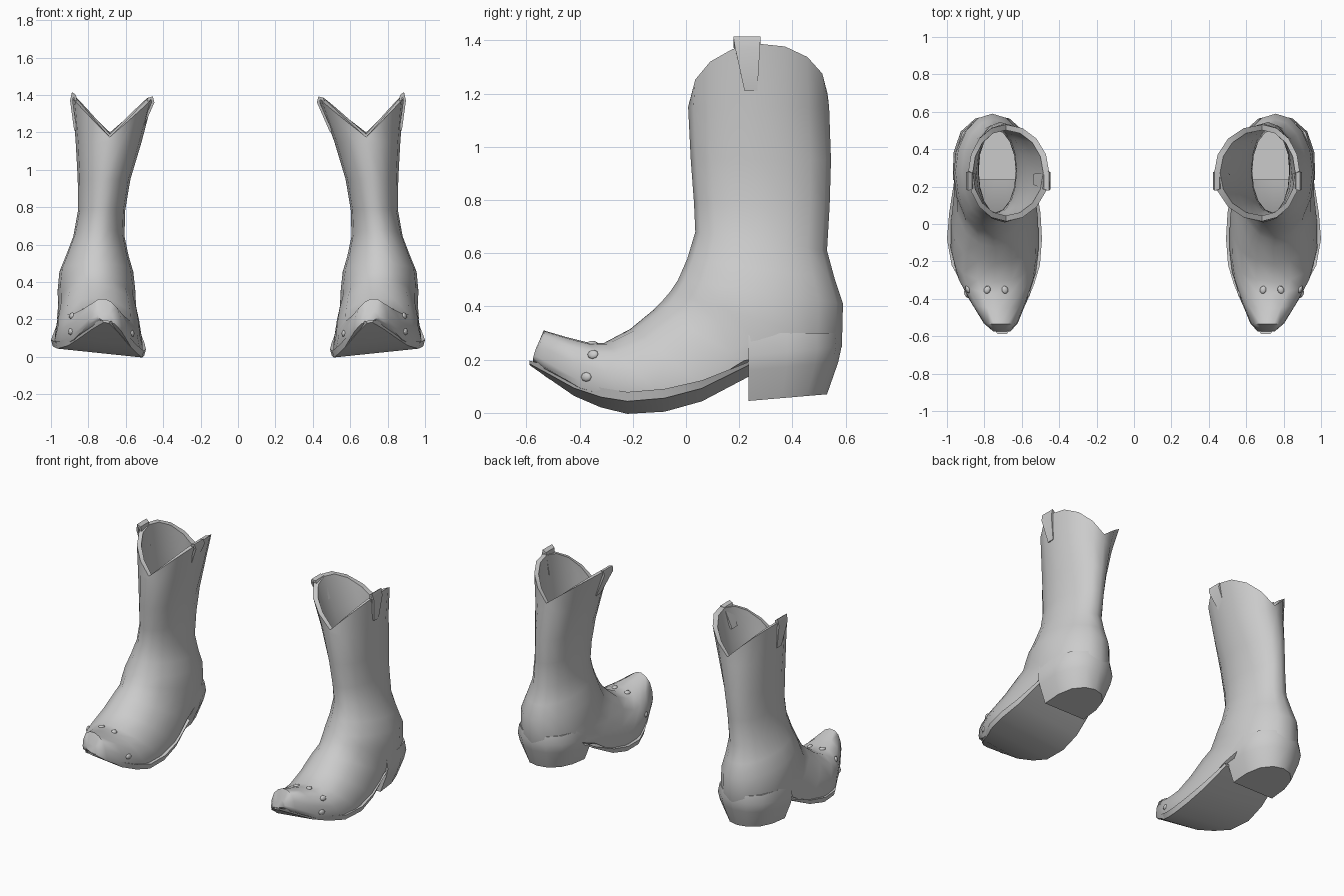
import bpy, bmesh, math
from mathutils import Vector, Matrix
from mathutils.bvhtree import BVHTree

cube = bpy.data.objects.get("Cube")
if cube:
    bpy.data.objects.remove(cube)

grey = bpy.data.materials.new("plain grey")
grey.use_nodes = True
colour = (0.6, 0.6, 0.6, 1)
grey.diffuse_color = colour
grey.node_tree.nodes["Principled BSDF"].inputs["Base Color"].default_value = colour


def finish(bm, name, side, angle=40):
    """Mirror to the wanted side, shade and link."""
    bmesh.ops.scale(bm, vec=(side, 1, 1), verts=bm.verts)
    bmesh.ops.recalc_face_normals(bm, faces=bm.faces)
    mesh = bpy.data.meshes.new(name)
    bm.to_mesh(mesh)
    bm.free()
    mesh.materials.append(grey)
    ob = bpy.data.objects.new(name, mesh)
    bpy.context.collection.objects.link(ob)
    bpy.ops.object.select_all(action='DESELECT')
    ob.select_set(True)
    bpy.context.view_layer.objects.active = ob
    bpy.ops.object.shade_smooth_by_angle(angle=math.radians(angle))


def loft(rings):
    """Skin closed rings of equal length and cap both ends."""
    bm = bmesh.new()
    rows = [[bm.verts.new(p) for p in ring] for ring in rings]
    n = len(rows[0])
    for a, b in zip(rows, rows[1:]):
        for i in range(n):
            j = (i + 1) % n
            bm.faces.new((a[i], a[j], b[j], b[i]))
    bm.faces.new(rows[0])
    bm.faces.new(rows[-1])
    bmesh.ops.recalc_face_normals(bm, faces=bm.faces)
    return bm


# Half sections as (front-to-back fraction, sideways fraction): round shaft, flat-bottomed foot
ROUND = [((1 - math.cos(i * math.pi / 8)) / 2, math.sin(i * math.pi / 8)) for i in range(9)]
FOOT = [(0, 0), (.06, .38), (.23, .71), (.54, .91), (.86, .98), (1, .96), (1, .65), (1, .32), (1, 0)]

# Tilted sections: front y, front z, back y, back z, inner x, outer x, flatness
SHAFT_SECTIONS = [
    (.008, 1.15, .538, 1.15, .515, .868),
    (.018, .95, .545, .95, .575, .857),
    (.03, .79, .54, .78, .603, .855),
    (.035, .68, .53, .61, .607, .88),
    (.005, .58, .56, .50, .585, .92),
    (-.03, .50, .59, .41, .56, .955),
]
HEEL_SECTIONS = [
    (-.06, .455, .586, .25, .548, .965, .05),
    (-.09, .42, .55, .16, .545, .962, .15),
    (-.125, .385, .235, .17, .525, .965, .85),
    (-.21, .315, .06, .08, .508, .982, 1),
]
TOE_SECTIONS = [
    (-.31, .262, -.10, .04, .505, .985, 1),
    (-.37, .265, -.24, .03, .52, .955, 1),
    (-.45, .285, -.40, .075, .568, .882, 1),
    (-.535, .31, -.53, .15, .62, .805, .9),
    (-.562, .24, -.575, .19, .658, .755, .8),
]


def section(fy, fz, by, bz, x_in, x_out, flat=0, rim=0, xc=None):
    xc = (x_in + x_out) / 2 if xc is None else xc
    half = [(r[0] * (1 - flat) + f[0] * flat, r[1] * (1 - flat) + f[1] * flat)
            for r, f in zip(ROUND, FOOT)]
    ring = half + [(s, -w) for s, w in half[-2:0:-1]]
    out = []
    for s, w in ring:
        x = xc + w * ((x_out - xc) if w > 0 else (xc - x_in))
        z = fz + (bz - fz) * s + rim * abs(w) + .02 * flat * w
        out.append((x, fy + (by - fy) * s, z))
    return out


def lining(fy, fz, by, bz, x_in, x_out, flat=0):
    """The same section moved inwards by the leather thickness."""
    t = .025
    return section(fy + t, fz, by - t, bz + t, x_in + t, x_out - t, flat)


def boot_upper(shift):
    """Lining up to the rim, then the outside down to the toe; shift moves the inner rim."""
    rings = [lining(*s) for s in reversed(SHAFT_SECTIONS + HEEL_SECTIONS)]
    rings.append(section(.045, 1.175, .502, 1.19, .46 + shift, .862, rim=.2, xc=.685))
    rings.append(section(.015, 1.175, .532, 1.20, .428 + shift, .887, rim=.2, xc=.685))
    rings += [section(*s) for s in SHAFT_SECTIONS + HEEL_SECTIONS + TOE_SECTIONS]
    return loft(rings)


def sole():
    # y, bottom height, thickness, inner x, outer x
    stations = [(.24, .16, .012, .53, .96), (.06, .068, .03, .50, .988), (-.08, .03, .035, .492, 1.0),
                (-.22, .02, .035, .503, .975), (-.32, .04, .035, .533, .92), (-.42, .078, .035, .575, .868),
                (-.52, .14, .03, .632, .79), (-.588, .182, .012, .68, .728)]
    rings = []
    for y, z, t, a, b in stations:
        tilt = .1 * (b - a) / 2
        rings.append([(a, y, z + t - tilt), (a + .01, y, z - tilt), ((a + b) / 2, y, z),
                      (b - .01, y, z + tilt), (b, y, z + t + tilt)])
    return loft(rings)


def heel():
    outline = [(0, 1), (.42, .98), (.74, .8), (.94, .43), (1, 0)]
    outline += [(s, -w) for s, w in outline[-2::-1]]
    rings = []
    # back y, half width, height at the front, height at the back
    for back, w, zf, zb in [(.58, .2, .3, .3), (.585, .212, .215, .25), (.572, .2, .16, .19),
                            (.53, .155, .045, .07)]:
        rings.append([(.757 + w * u, .235 + (back - .235) * s, zf + (zb - zf) * s) for s, u in outline])
    return loft(rings)


def pull_strap(path, shift=0):
    """Tapered band folded over the rim; path gives x and z."""
    bm = bmesh.new()
    widths = [(.22, .268), (.185, .278), (.178, .28), (.185, .275), (.21, .268)]
    rows = [[bm.verts.new((x + shift, y, z)) for y in w] for (x, z), w in zip(path, widths)]
    for a, b in zip(rows, rows[1:]):
        bm.faces.new((a[0], a[1], b[1], b[0]))
    bmesh.ops.recalc_face_normals(bm, faces=bm.faces)
    bmesh.ops.solidify(bm, geom=bm.faces[:], thickness=.014)
    return bm


def toe_studs(tree):
    """Flattened studs set on the toe where each ray meets the leather."""
    bm = bmesh.new()
    down, inward, outward = (0, 0, -1), (-1, 0, 0), (1, 0, 0)
    rays = [((.69, -.352, 1), down), ((.785, -.352, 1), down), ((2, -.35, .22), inward),
            ((2, -.375, .135), inward), ((0, -.375, .125), outward)]
    for start, way in rays:
        hit, normal, _, _ = tree.ray_cast(Vector(start), Vector(way))
        if hit is None:
            continue
        turn = normal.to_track_quat('Z', 'Y').to_matrix().to_4x4()
        m = Matrix.Translation(hit) @ turn @ Matrix.Diagonal((1.1, .9, .5, 1))
        bmesh.ops.create_uvsphere(bm, u_segments=8, v_segments=6, radius=.02, matrix=m)
    return bm


OUTER_STRAP = [(.876, 1.21), (.898, 1.37), (.888, 1.415), (.866, 1.40), (.845, 1.25)]
INNER_STRAP = [(.492, 1.20), (.422, 1.36), (.430, 1.392), (.456, 1.385), (.512, 1.25)]

# The right boot's rim flares a little less on its inner side
for side, label, shift in ((1, "left", 0), (-1, "right", .025)):
    upper = boot_upper(shift)
    tree = BVHTree.FromBMesh(upper)
    finish(upper, label + "_boot_upper", side, 50)
    finish(sole(), label + "_sole", side)
    finish(heel(), label + "_heel", side)
    finish(pull_strap(OUTER_STRAP), label + "_outer_pull_strap", side)
    finish(pull_strap(INNER_STRAP, shift), label + "_inner_pull_strap", side)
    finish(toe_studs(tree), label + "_toe_studs", side, 60)
